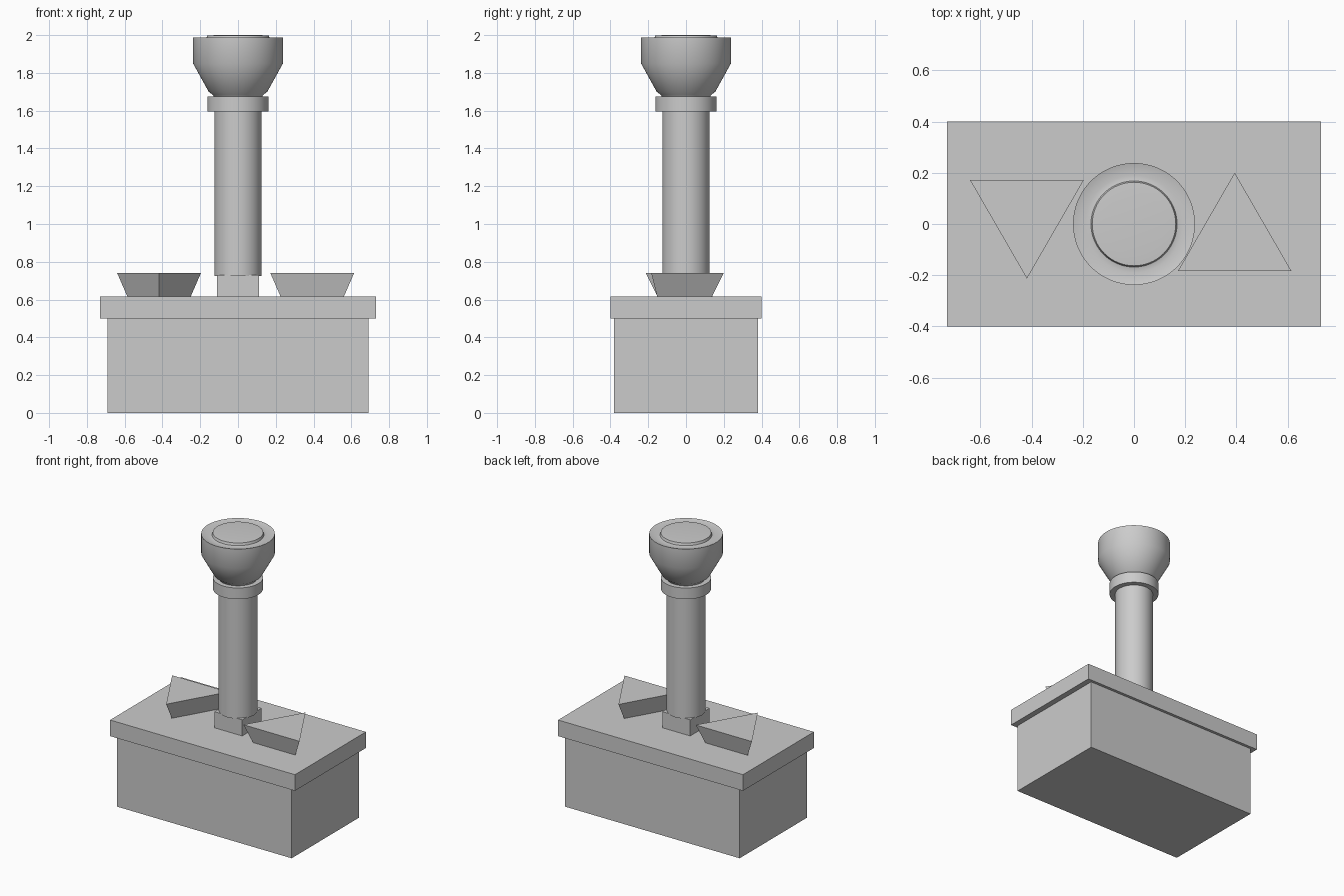
import bpy, bmesh, math
from mathutils import Matrix

cube = bpy.data.objects.get("Cube")
if cube:
    bpy.data.objects.remove(cube, do_unlink=True)

GREY = (0.6, 0.6, 0.6, 1)
grey = bpy.data.materials.new("plain grey")
grey.use_nodes = True
grey.diffuse_color = GREY
grey.node_tree.nodes["Principled BSDF"].inputs["Base Color"].default_value = GREY


def finish(name, bm, smooth_angle=None):
    """Turn a bmesh into a named, coloured object."""
    bmesh.ops.recalc_face_normals(bm, faces=bm.faces)
    mesh = bpy.data.meshes.new(name)
    bm.to_mesh(mesh)
    bm.free()
    mesh.materials.append(grey)
    obj = bpy.data.objects.new(name, mesh)
    bpy.context.collection.objects.link(obj)
    if smooth_angle:
        bpy.ops.object.select_all(action='DESELECT')
        obj.select_set(True)
        bpy.context.view_layer.objects.active = obj
        bpy.ops.object.shade_smooth_by_angle(angle=math.radians(smooth_angle))
    return obj


def box(name, width, depth, bottom, top):
    bm = bmesh.new()
    place = (Matrix.Translation((0, 0, (bottom + top) / 2))
             @ Matrix.Diagonal((width, depth, top - bottom, 1)))
    bmesh.ops.create_cube(bm, size=1, matrix=place)
    return finish(name, bm)


def frustum(name, sides, r_bottom, r_top, bottom, top, x=0, y=0, turn=0, smooth=None):
    bm = bmesh.new()
    place = (Matrix.Translation((x, y, (bottom + top) / 2))
             @ Matrix.Rotation(turn, 4, 'Z'))
    bmesh.ops.create_cone(bm, cap_ends=True, segments=sides, radius1=r_bottom,
                          radius2=r_top, depth=top - bottom, matrix=place)
    # Point the first corner along +y
    corner = max(bm.verts, key=lambda v: v.co.y)
    if sides == 3 and abs(corner.co.x - x) > 0.01 and turn == 0:
        bmesh.ops.rotate(bm, verts=bm.verts, cent=(x, y, 0),
                         matrix=Matrix.Rotation(math.pi / 2, 3, 'Z'))
    return finish(name, bm, smooth)


def lathe(name, profile, steps=64, smooth=40):
    bm = bmesh.new()
    verts = [bm.verts.new((r, 0, z)) for r, z in profile]
    edges = [bm.edges.new(pair) for pair in zip(verts, verts[1:])]
    bmesh.ops.spin(bm, geom=verts + edges, cent=(0, 0, 0), axis=(0, 0, 1),
                   angle=math.tau, steps=steps)
    bmesh.ops.remove_doubles(bm, verts=bm.verts, dist=0.0005)
    return finish(name, bm, smooth)


def triangle_block(name, x, y, direction):
    """Triangular block that widens upwards, pointing along direction * y."""
    bm = bmesh.new()
    rings = []
    for radius, z in ((0.193, 0.615), (0.256, 0.74)):
        ring = []
        for i in range(3):
            a = direction * math.pi / 2 + i * math.tau / 3
            ring.append(bm.verts.new((x + radius * math.cos(a),
                                      y + radius * math.sin(a), z)))
        rings.append(ring)
        bm.faces.new(ring)
    low, high = rings
    for i in range(3):
        j = (i + 1) % 3
        bm.faces.new((low[i], low[j], high[j], high[i]))
    return finish(name, bm)


# Plinth
box("base_body", 1.38, 0.76, 0, 0.5)
box("base_slab", 1.46, 0.80, 0.5, 0.615)

# Triangular blocks on the slab
triangle_block("right_block", -0.418, 0.043, -1)
triangle_block("left_block", 0.393, -0.056, 1)

# Stem
box("stem_foot", 0.22, 0.22, 0.615, 0.73)
frustum("stem", 48, 0.125, 0.125, 0.725, 1.60, smooth=40)
frustum("collar", 64, 0.162, 0.162, 1.595, 1.675, smooth=40)

# Flared head with a shallow groove around a raised cap
lathe("head", [(0, 1.67), (0.125, 1.67), (0.135, 1.685), (0.155, 1.70),
               (0.238, 1.85), (0.238, 1.988), (0.19, 1.975),
               (0.168, 1.98), (0.163, 1.997), (0.12, 2.0), (0, 2.0)])
